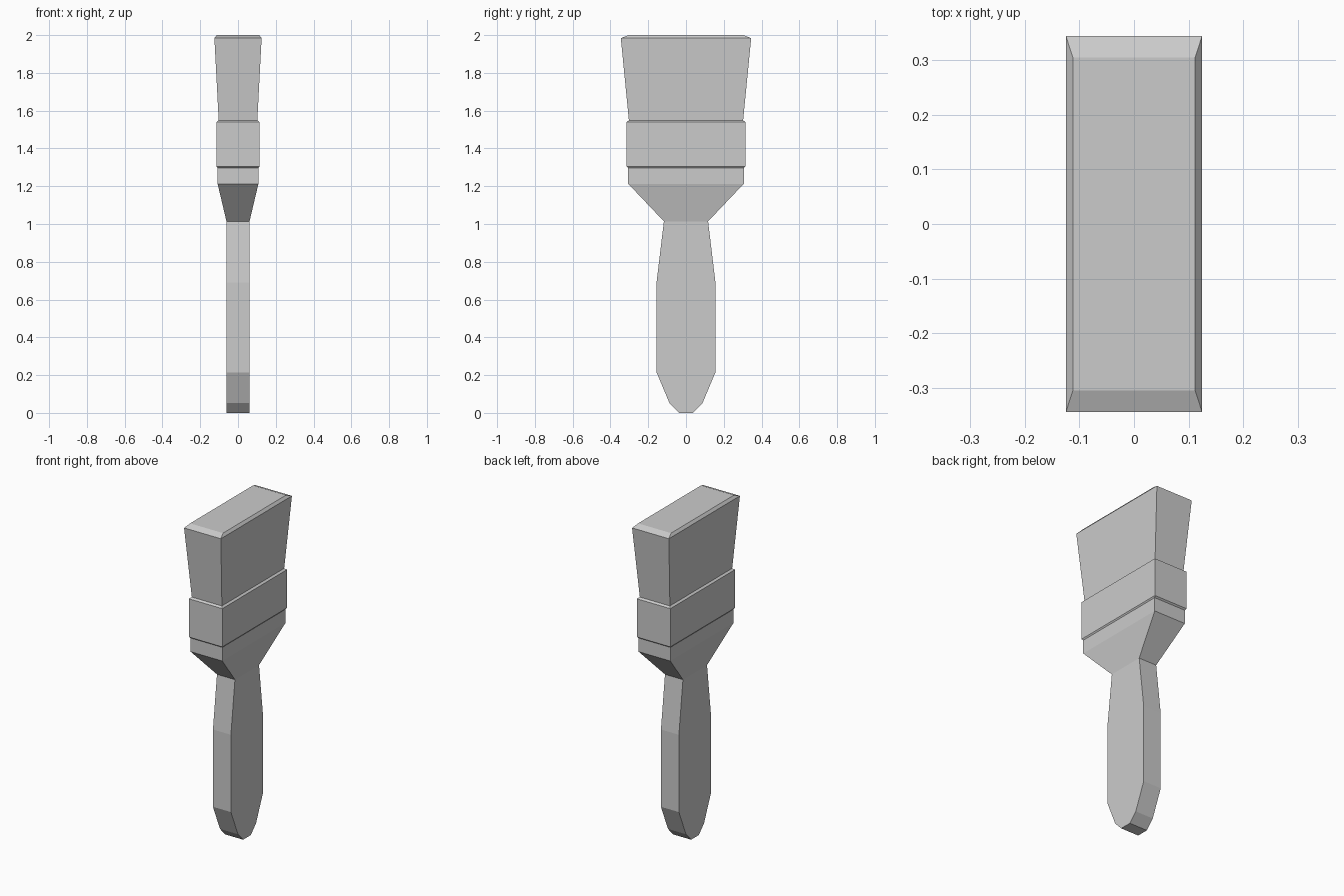
import bpy
import bmesh

cube = bpy.data.objects.get("Cube")
if cube:
    bpy.data.objects.remove(cube, do_unlink=True)

# Single flat colour
GREY = (0.6, 0.6, 0.6, 1.0)
grey = bpy.data.materials.new("plain grey")
grey.use_nodes = True
grey.diffuse_color = GREY
grey.node_tree.nodes["Principled BSDF"].inputs["Base Color"].default_value = GREY


def loft(name, sections):
    """Skin a stack of rectangles given as (height, half thickness, half width)."""
    bm = bmesh.new()
    rings = [[bm.verts.new((sx * hx, sy * hy, z))
              for sx, sy in ((-1, -1), (1, -1), (1, 1), (-1, 1))]
             for z, hx, hy in sections]
    for low, high in zip(rings, rings[1:]):
        for i in range(4):
            j = (i + 1) % 4
            bm.faces.new((low[i], low[j], high[j], high[i]))
    bm.faces.new(rings[0][::-1])
    bm.faces.new(rings[-1])
    bmesh.ops.recalc_face_normals(bm, faces=bm.faces)
    mesh = bpy.data.meshes.new(name)
    bm.to_mesh(mesh)
    bm.free()
    mesh.materials.append(grey)
    obj = bpy.data.objects.new(name, mesh)
    bpy.context.collection.objects.link(obj)
    return obj


# Handle: rounded tip, grip, waist and flared shoulder
loft("handle", [
    (0.0, 0.061, 0.037),
    (0.053, 0.061, 0.088),
    (0.215, 0.061, 0.156),
    (0.69, 0.061, 0.156),
    (1.014, 0.061, 0.117),
    (1.213, 0.108, 0.306),
    (1.30, 0.108, 0.306),
])

# Ferrule: band with narrow chamfers at both ends
loft("ferrule", [
    (1.297, 0.108, 0.306),
    (1.305, 0.114, 0.315),
    (1.54, 0.114, 0.315),
    (1.549, 0.102, 0.302),
])

# Bristles: flared block with a chamfered top
loft("bristles", [
    (1.545, 0.102, 0.302),
    (1.984, 0.125, 0.345),
    (2.0, 0.112, 0.305),
])
